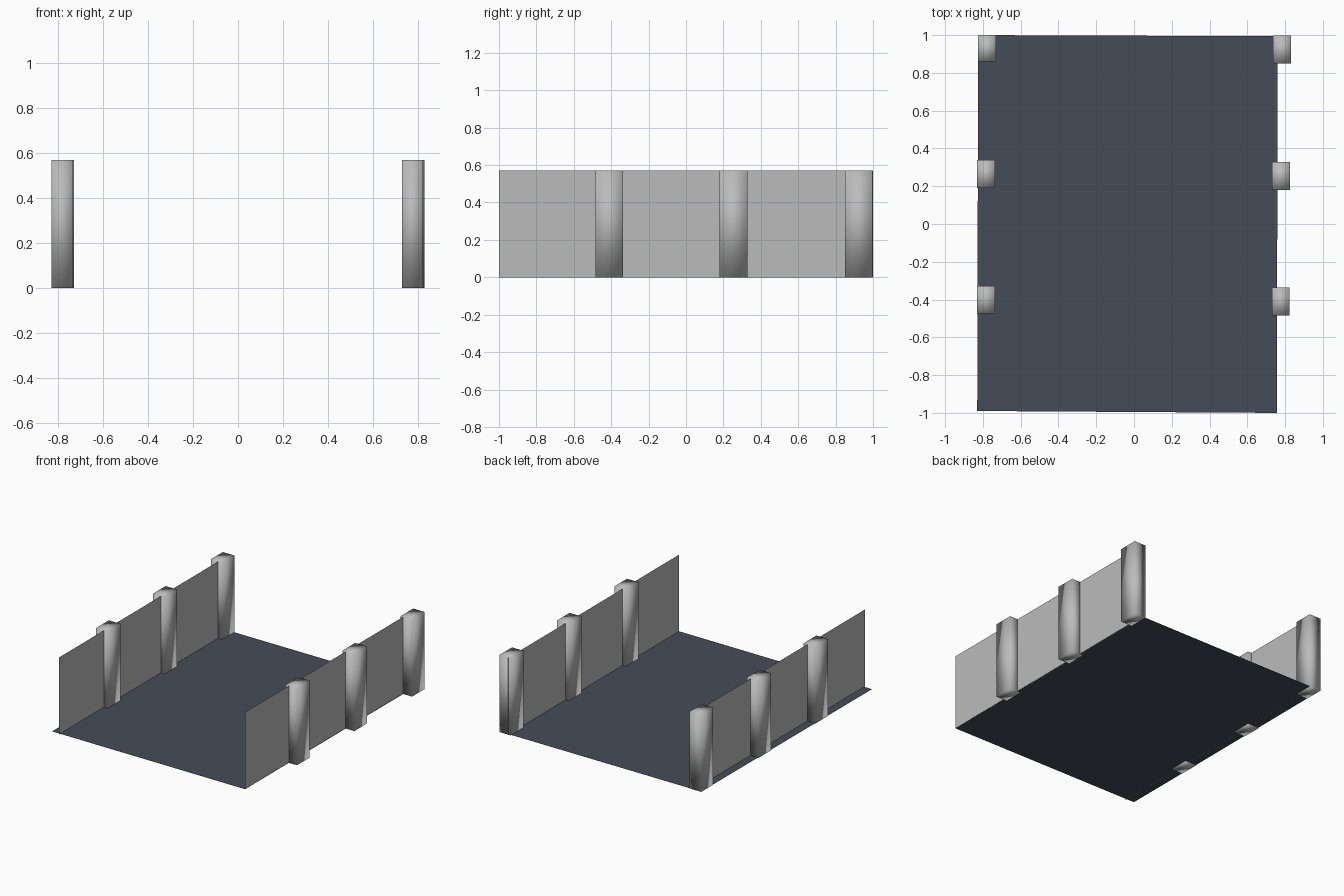
import bpy

if "Cube" in bpy.data.objects:
    bpy.data.objects.remove(bpy.data.objects["Cube"])


def material(name, rgb):
    m = bpy.data.materials.new(name)
    m.diffuse_color = (*rgb, 1.0)
    m.use_nodes = True
    m.node_tree.nodes["Principled BSDF"].inputs["Base Color"].default_value = m.diffuse_color
    return m


grey = material("light_grey", (0.5, 0.5, 0.5))
slate = material("dark_slate", (0.060, 0.072, 0.097))


def add_mesh(name, verts, faces, mat, smooth=False):
    me = bpy.data.meshes.new(name)
    me.from_pydata(verts, [], faces)
    me.materials.append(mat)
    for p in me.polygons:
        p.use_smooth = smooth
    ob = bpy.data.objects.new(name, me)
    bpy.context.collection.objects.link(ob)
    return ob


H = 0.57

# Deck sheet, very slightly skewed
add_mesh("floor", [(-0.83, -0.99, 0.002), (0.757, -1.0, 0.002),
                   (0.76, 0.994, 0.002), (-0.825, 1.0, 0.002)],
         [(0, 1, 2, 3)], slate)

# Thin side walls
for name, x in (("left_wall", -0.765), ("right_wall", 0.756)):
    add_mesh(name, [(x, -1, 0), (x, 1, 0), (x, 1, H), (x, -1, H)],
             [(0, 1, 2, 3)], grey)


# Soft-shaded box posts along each wall
def post(name, x0, x1, y0, y1):
    verts = [(x, y, z) for z in (0, H)
             for x, y in ((x0, y0), (x1, y0), (x1, y1), (x0, y1))]
    sides = [(i, (i + 1) % 4, (i + 1) % 4 + 4, i + 4) for i in range(4)]
    add_mesh(name, verts, [(3, 2, 1, 0), (4, 5, 6, 7)] + sides, grey, True)


left = [(-0.825, -0.73, 0.86), (-0.83, -0.735, 0.19), (-0.83, -0.735, -0.475)]
right = [(0.735, 0.83, 0.85), (0.73, 0.827, 0.18), (0.73, 0.823, -0.485)]
for side, rows in (("left", left), ("right", right)):
    for place, (x0, x1, y0) in zip(("back", "middle", "front"), rows):
        post(f"{side}_{place}_post", x0, x1, y0, min(y0 + 0.148, 1.0))
